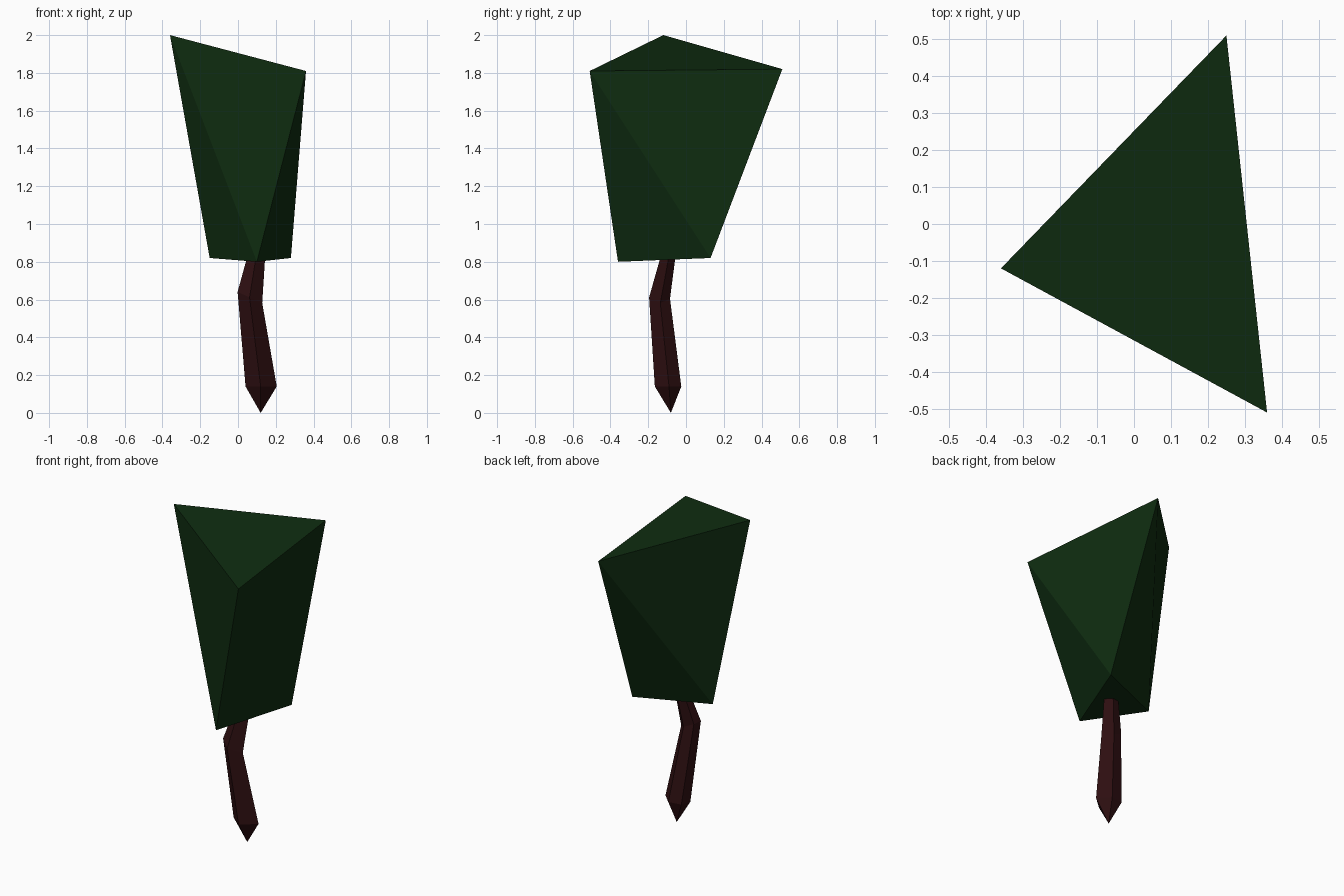
import bpy
import bmesh
from mathutils import Vector

cube = bpy.data.objects.get("Cube")
if cube:
    bpy.data.objects.remove(cube, do_unlink=True)


def material(name, colour):
    mat = bpy.data.materials.new(name)
    mat.use_nodes = True
    mat.diffuse_color = colour
    node = next(n for n in mat.node_tree.nodes if n.type == 'BSDF_PRINCIPLED')
    node.inputs["Base Color"].default_value = colour
    return mat


def finish(bm, name, mat):
    bmesh.ops.recalc_face_normals(bm, faces=bm.faces[:])
    mesh = bpy.data.meshes.new(name)
    bm.to_mesh(mesh)
    bm.free()
    mesh.materials.append(mat)
    obj = bpy.data.objects.new(name, mesh)
    bpy.context.collection.objects.link(obj)
    return obj


leaf_green = material("leaf green", (0.0047, 0.026, 0.0055, 1))
bark_brown = material("bark brown", (0.027, 0.0047, 0.0055, 1))

# Crown: twisted three-sided block, wider at the slanted top
bm = bmesh.new()
left, front, back = [bm.verts.new(p) for p in
                     ((-0.36, -0.12, 2.0), (0.36, -0.51, 1.81), (0.25, 0.51, 1.82))]
low_left, low_front, low_back = [bm.verts.new(p) for p in
                                 ((-0.15, -0.05, 0.82), (0.10, -0.36, 0.80), (0.28, 0.13, 0.82))]
for face in ((left, front, back), (low_left, low_back, low_front),
             (left, low_left, low_front), (left, low_front, front),
             (front, low_front, low_back), (front, low_back, back),
             (back, low_back, low_left), (back, low_left, left)):
    bm.faces.new(face)
finish(bm, "crown", leaf_green)

# Trunk: five-sided section swept through a bend, pointed at the root
section = [Vector(p) for p in ((-0.085, -0.005), (-0.005, -0.07), (0.08, 0.005),
                               (0.015, 0.07), (-0.065, 0.055))]
# Each station: centre, scale, tilt of the ring along x
stations = [((0.125, -0.095, 0.14), 1.0, 0.0),
            ((0.065, -0.14, 0.61), 0.79, -0.45),
            ((0.11, -0.08, 0.90), 0.48, 0.0)]
bm = bmesh.new()
rings = []
for centre, scale, tilt in stations:
    rings.append([bm.verts.new(Vector(centre) + Vector((p.x, p.y, p.x * tilt)) * scale)
                  for p in section])
count = len(section)
for lower, upper in zip(rings, rings[1:]):
    for i in range(count):
        j = (i + 1) % count
        bm.faces.new((lower[i], lower[j], upper[j], upper[i]))
root = bm.verts.new((0.12, -0.08, 0))
for i in range(count):
    bm.faces.new((root, rings[0][(i + 1) % count], rings[0][i]))
bm.faces.new(rings[-1])
finish(bm, "trunk", bark_brown)
